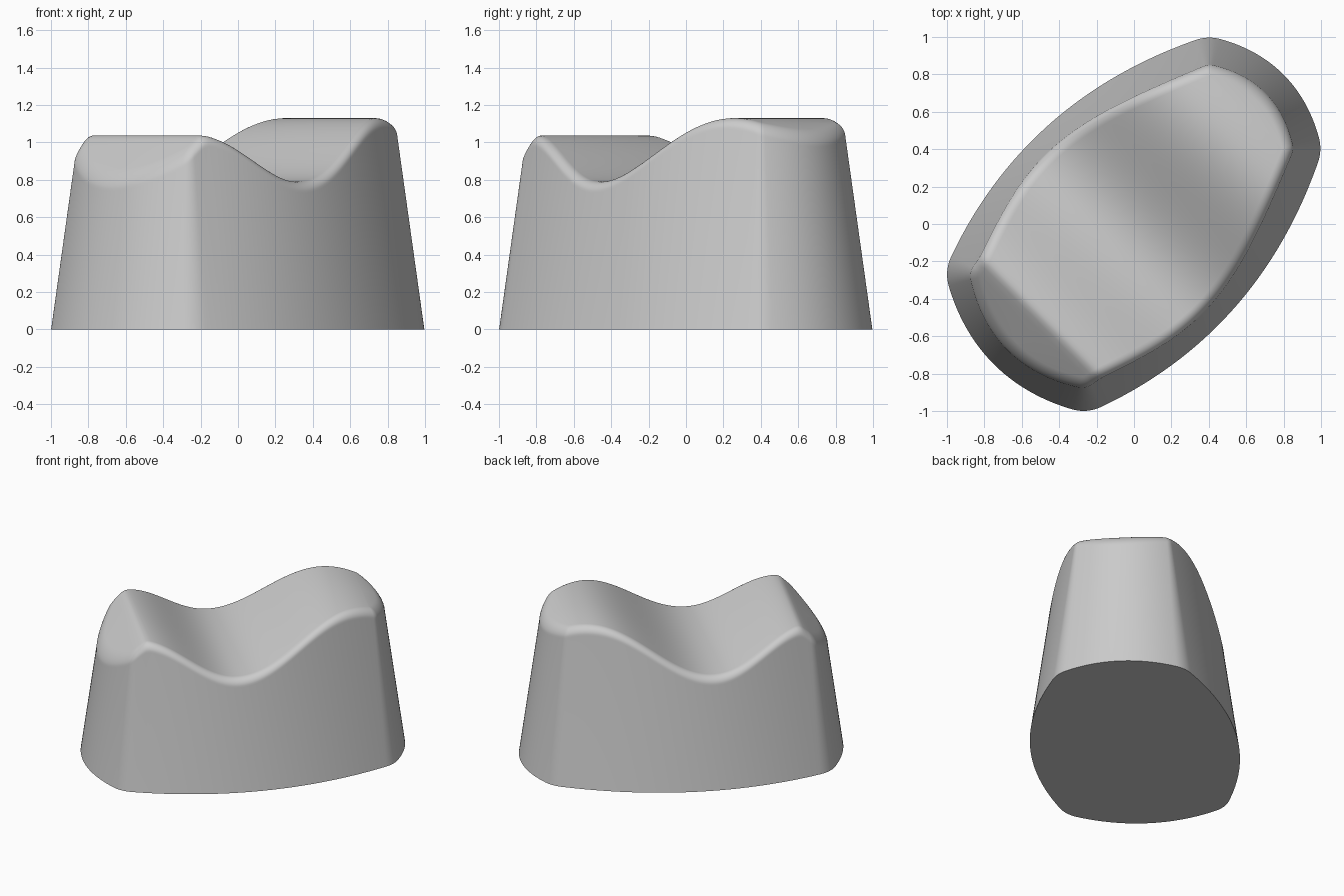
import bpy, bmesh, math
from mathutils import Vector

cube = bpy.data.objects.get("Cube")
if cube:
    bpy.data.objects.remove(cube, do_unlink=True)

TAPER, CORNER, RIM = 0.14, 0.22, 0.06
FRONT, BACK = Vector((-0.742, 0.36)), Vector((0.834, 0.264))   # core corners
FRONT_TIP, BACK_TIP, SIDE = -0.84, 0.91, Vector((0.05, 0.477))


def ease(a, b, t):
    t = max(0, min(1, t))
    return a + (b - a) * (1 - math.cos(math.pi * t)) / 2


def height(u):
    """Saddle height along the long axis, with a sloped cut at the front."""
    if u < -0.1:
        top = ease(1.045, 0.79, (u + 0.74) / 0.64)
    elif u < 0.7:
        top = ease(0.79, 1.13, (u + 0.1) / 0.8)
    else:
        top = 1.13 - 1.1 * (u - 0.7) ** 2
    cut = 1.04 + 0.97 * (u + 0.71)
    return (top + cut - math.hypot(top - cut, 0.02)) / 2


def side_v(u):
    """Parabola through both corners and the side bulge."""
    a, b, c = BACK, SIDE, FRONT
    return (a.y * (u - b.x) * (u - c.x) / ((a.x - b.x) * (a.x - c.x))
            + b.y * (u - a.x) * (u - c.x) / ((b.x - a.x) * (b.x - c.x))
            + c.y * (u - a.x) * (u - b.x) / ((c.x - a.x) * (c.x - b.x)))


def end_arc(tip, corner, n):
    """Bowed end from the tip to the corner, as points with normal angles."""
    drop = tip - corner.x
    out = []
    for i in range(n + 1):
        v = corner.y * i / n
        slope = 2 * drop * v / corner.y ** 2
        normal = Vector((math.copysign(1, drop), abs(slope)))
        out.append((Vector((tip - drop * (v / corner.y) ** 2, v)),
                    math.atan2(normal.y, normal.x)))
    return out


def fan(corner, a, b, n=10):
    return [(corner, a + (b - a) * i / n) for i in range(1, n)]


# Half outline from the back tip round to the front tip
back = end_arc(BACK_TIP, BACK, 20)
front = end_arc(FRONT_TIP, FRONT, 20)[::-1]
side = []
for i in range(81):
    u = BACK.x + (FRONT.x - BACK.x) * i / 80
    slope = (side_v(u + 0.001) - side_v(u - 0.001)) / 0.002
    side.append((Vector((u, side_v(u))), math.atan2(1, -slope)))
outline = (back + fan(BACK, back[-1][1], side[0][1]) + side
           + fan(FRONT, side[-1][1], front[0][1]) + front)


def column(core, angle):
    """Section path: base centre, wall, rounded rim, top centre."""
    normal = Vector((math.cos(angle), math.sin(angle)))
    z = 1.0
    for _ in range(12):
        wall = CORNER - TAPER * (z - RIM)
        z = height((core + normal * wall).x)
    base = core + normal * CORNER
    path = [(base.x, 0, 0), (base.x, base.y, 0)]
    for i in range(9):
        a = math.pi / 2 * i / 8
        p = core + normal * (wall - RIM * (1 - math.cos(a)))
        path.append((p.x, p.y, height(p.x) - RIM * (1 - math.sin(a))))
    path.append((path[-1][0], 0, path[-1][2]))
    return path


# Loft the half body
bm = bmesh.new()
cols = [[bm.verts.new(p) for p in column(c, a)] for c, a in outline]
for left, right in zip(cols, cols[1:]):
    for i in range(len(left) - 1):
        bm.faces.new((left[i], right[i], right[i + 1], left[i + 1]))
bmesh.ops.remove_doubles(bm, verts=bm.verts, dist=0.0001)
bmesh.ops.recalc_face_normals(bm, faces=bm.faces)
mesh = bpy.data.meshes.new("saddle_block")
bm.to_mesh(mesh)
bm.free()

block = bpy.data.objects.new("saddle_block", mesh)
bpy.context.collection.objects.link(block)
block.rotation_euler.z = math.pi / 4
mirror = block.modifiers.new("mirror_half", "MIRROR")
mirror.use_axis = (False, True, False)
mirror.merge_threshold = 0.0005

# Plain grey finish
grey = bpy.data.materials.new("plain_grey")
grey.use_nodes = True
colour = (0.6, 0.6, 0.6, 1)
grey.diffuse_color = colour
grey.node_tree.nodes["Principled BSDF"].inputs["Base Color"].default_value = colour
mesh.materials.append(grey)

bpy.context.view_layer.objects.active = block
block.select_set(True)
bpy.ops.object.modifier_apply(modifier="mirror_half")
bpy.ops.object.shade_smooth_by_angle(angle=math.radians(50))
